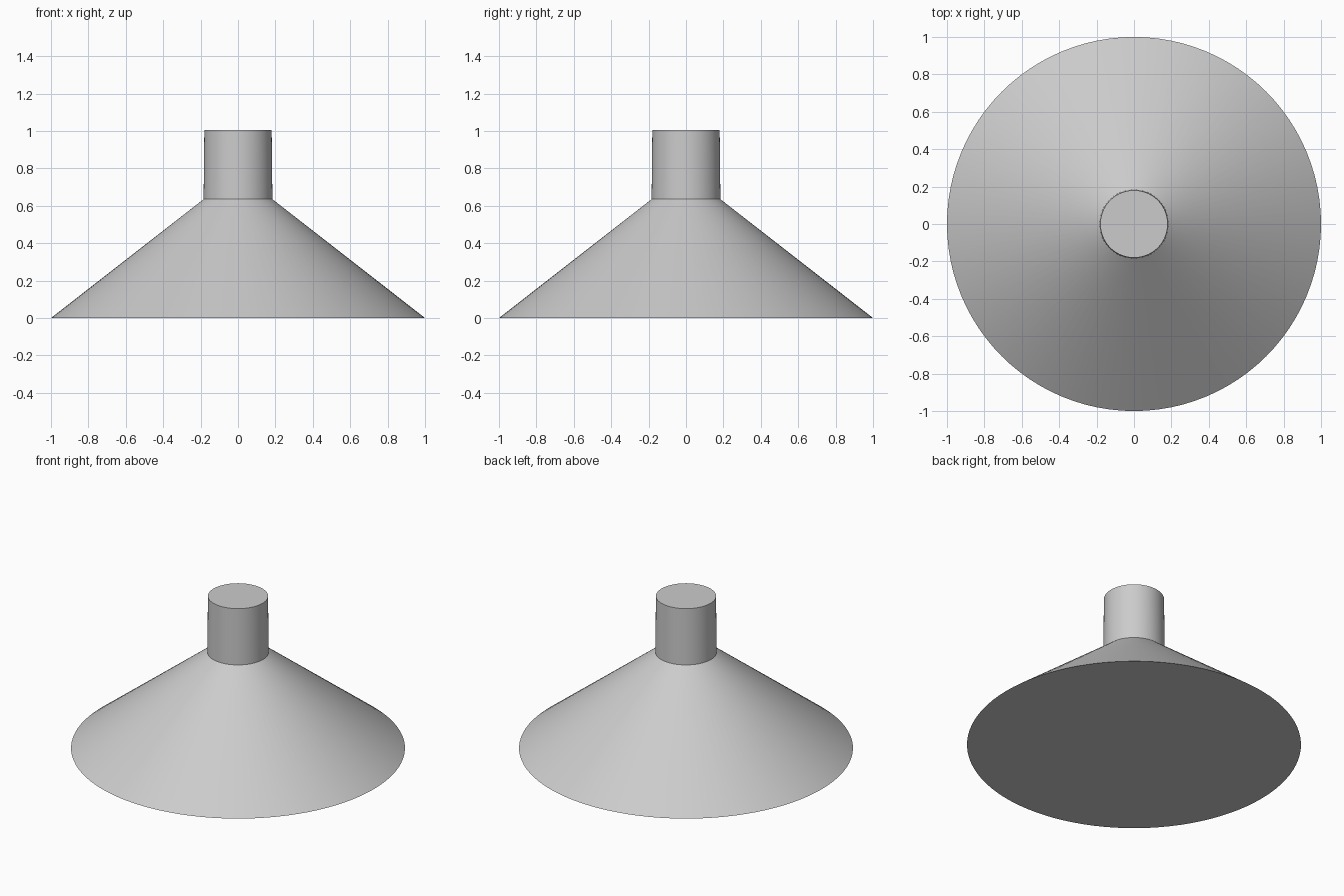
import bpy
import bmesh
from math import radians

SIDES = 96

cube = bpy.data.objects.get("Cube")
if cube:
    bpy.data.objects.remove(cube, do_unlink=True)

grey = bpy.data.materials.new("light_grey")
grey.use_nodes = True
colour = (0.6, 0.6, 0.6, 1)
grey.diffuse_color = colour
grey.node_tree.nodes["Principled BSDF"].inputs["Base Color"].default_value = colour


def revolve(name, profile):
    """Closed solid of revolution from (radius, height) points, capped at both ends."""
    bm = bmesh.new()
    path = [bm.verts.new((r, 0, z)) for r, z in profile]
    edges = [bm.edges.new(pair) for pair in zip(path, path[1:])]
    bmesh.ops.spin(bm, geom=path + edges, cent=(0, 0, 0), axis=(0, 0, 1),
                   angle=radians(360), steps=SIDES, use_merge=True)
    bmesh.ops.remove_doubles(bm, verts=bm.verts, dist=0.0001)
    bmesh.ops.holes_fill(bm, edges=[e for e in bm.edges if e.is_boundary])
    bmesh.ops.recalc_face_normals(bm, faces=bm.faces)
    mesh = bpy.data.meshes.new(name)
    bm.to_mesh(mesh)
    bm.free()
    mesh.materials.append(grey)
    obj = bpy.data.objects.new(name, mesh)
    bpy.context.collection.objects.link(obj)
    bpy.ops.object.select_all(action="DESELECT")
    obj.select_set(True)
    bpy.context.view_layer.objects.active = obj
    bpy.ops.object.shade_smooth_by_angle(angle=radians(30))


# Flared cone rising into a slightly tapered neck
revolve("flared_cone_with_neck", [(1, 0), (0.184, 0.635), (0.18, 1.005)])
